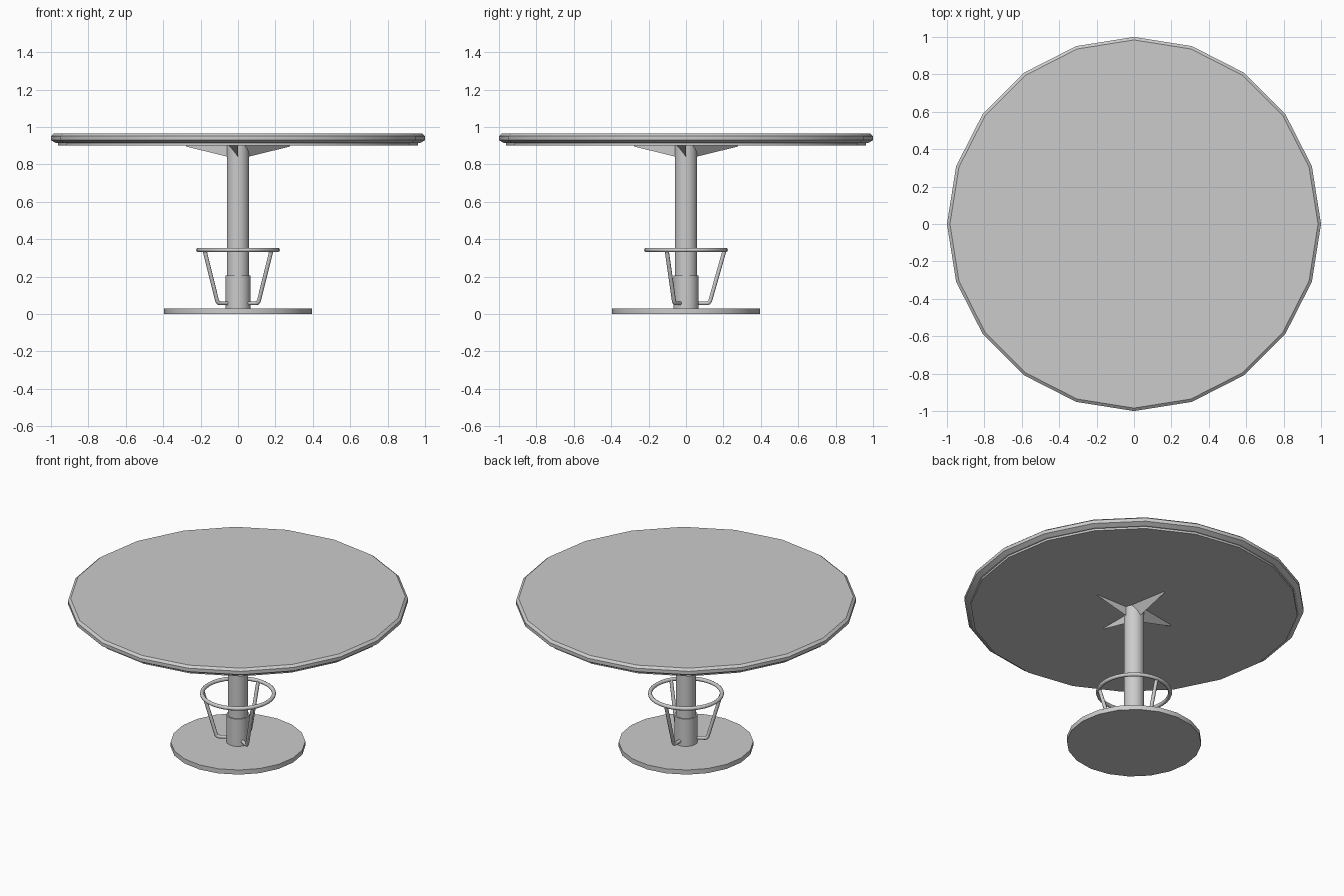
import bpy, bmesh
from math import sin, cos, pi, radians
from mathutils import Matrix, Vector

if "Cube" in bpy.data.objects:
    bpy.data.objects.remove(bpy.data.objects["Cube"])


def make_object(name, bm, smooth=True):
    bmesh.ops.recalc_face_normals(bm, faces=bm.faces)
    mesh = bpy.data.meshes.new(name)
    bm.to_mesh(mesh)
    bm.free()
    ob = bpy.data.objects.new(name, mesh)
    bpy.context.collection.objects.link(ob)
    if smooth:
        bpy.ops.object.select_all(action='DESELECT')
        ob.select_set(True)
        bpy.context.view_layer.objects.active = ob
        bpy.ops.object.shade_smooth_by_angle(angle=radians(30))
    return ob


def lathe(name, profile, sides=20):
    """Closed solid of revolution from (radius, z) points."""
    bm = bmesh.new()
    rings = [[bm.verts.new((r * cos(2 * pi * i / sides), r * sin(2 * pi * i / sides), z))
              for i in range(sides)] for r, z in profile]
    for a, b in zip(rings, rings[1:]):
        for i in range(sides):
            j = (i + 1) % sides
            bm.faces.new((a[i], a[j], b[j], b[i]))
    bm.faces.new(rings[0])
    bm.faces.new(rings[-1])
    return make_object(name, bm)


def tube(name, points, radius, closed=False, sides=10):
    """Round bar along a path, converted to a mesh."""
    curve = bpy.data.curves.new(name, 'CURVE')
    curve.dimensions = '3D'
    curve.bevel_depth = radius
    curve.bevel_resolution = (sides - 4) // 2
    curve.use_fill_caps = True
    spline = curve.splines.new('POLY')
    spline.points.add(len(points) - 1)
    for p, co in zip(spline.points, points):
        p.co = (*co, 1)
    spline.use_cyclic_u = closed
    ob = bpy.data.objects.new(name, curve)
    bpy.context.collection.objects.link(ob)
    bpy.ops.object.select_all(action='DESELECT')
    ob.select_set(True)
    bpy.context.view_layer.objects.active = ob
    bpy.ops.object.convert(target='MESH')
    bpy.ops.object.shade_smooth_by_angle(angle=radians(40))


# Table top with bevelled rim and a stepped underside
lathe("table_top", [(0.963, 0.902), (0.963, 0.915), (0.975, 0.915), (1.0, 0.93),
                    (1.0, 0.952), (0.984, 0.965)])

# Pedestal
lathe("base_plate", [(0.396, 0), (0.396, 0.03)])
lathe("column", [(0.06, 0.03), (0.06, 0.903)])
lathe("column_sleeve", [(0.068, 0.03), (0.068, 0.207)])

# Foot ring
tube("foot_ring", [(0.212 * cos(2 * pi * i / 32), 0.212 * sin(2 * pi * i / 32), 0.343)
                   for i in range(32)], 0.012, closed=True)

# Three bent struts carrying the ring
strut = [(0.05, 0.058), (0.112, 0.058), (0.122, 0.061), (0.129, 0.070), (0.207, 0.343)]
for k, deg in enumerate((90, 210, 330)):
    a = radians(deg)
    tube(f"ring_strut_{k + 1}", [(r * cos(a), r * sin(a), z) for r, z in strut], 0.011)

# Four tapered brackets under the top
for k in range(4):
    bm = bmesh.new()
    inner = [(0.04, 0.0, 0.837), (0.04, -0.05, 0.904), (0.04, 0.0, 0.904)]
    outer = [(0.278, 0.0, 0.896), (0.278, -0.008, 0.904), (0.278, 0.0, 0.904)]
    a, b = [[bm.verts.new(Matrix.Rotation(k * pi / 2, 3, 'Z') @ Vector(c)) for c in s]
            for s in (inner, outer)]
    bm.faces.new(a)
    bm.faces.new(b)
    for i in range(3):
        j = (i + 1) % 3
        bm.faces.new((a[i], a[j], b[j], b[i]))
    make_object(f"top_bracket_{k + 1}", bm, smooth=False)
